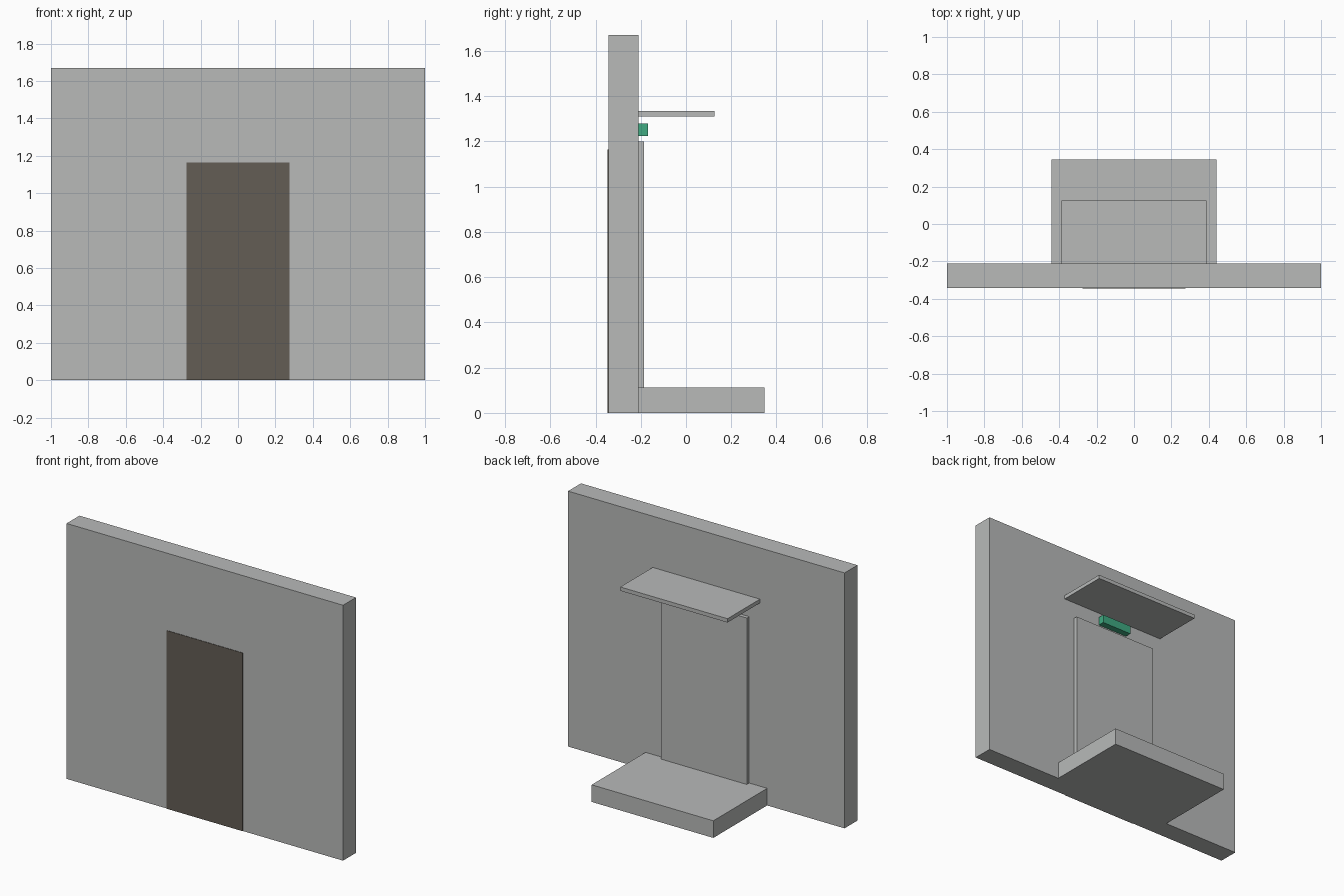
import bpy
import bmesh

if "Cube" in bpy.data.objects:
    bpy.data.objects.remove(bpy.data.objects["Cube"])


def material(name, rgb):
    m = bpy.data.materials.new(name)
    m.diffuse_color = (*rgb, 1.0)
    m.use_nodes = True
    m.node_tree.nodes["Principled BSDF"].inputs["Base Color"].default_value = m.diffuse_color
    return m


GREY = material("concrete grey", (0.48, 0.49, 0.485))
BROWN = material("dark brown", (0.125, 0.11, 0.09))
GREEN = material("lamp green", (0.05, 0.40, 0.22))


def box(name, half_x, y, z, mat):
    """Box centred on x = 0, spanning the given y and z ranges."""
    bm = bmesh.new()
    bmesh.ops.create_cube(bm, size=1.0)
    for v in bm.verts:
        v.co.x *= 2 * half_x
        v.co.y = y[0] if v.co.y < 0 else y[1]
        v.co.z = z[0] if v.co.z < 0 else z[1]
    mesh = bpy.data.meshes.new(name)
    bm.to_mesh(mesh)
    bm.free()
    mesh.materials.append(mat)
    obj = bpy.data.objects.new(name, mesh)
    bpy.context.collection.objects.link(obj)
    return obj


# Wall slab
box("wall", 1.0, (-0.343, -0.21), (0.0, 1.67), GREY)

# Inner doorway, a thin dark plate on the front of the wall
box("inner_doorway", 0.275, (-0.346, -0.342), (0.0, 1.165), BROWN)

# Door leaf on the back of the wall, standing on the step
box("outer_door", 0.31, (-0.21, -0.185), (0.11, 1.2), GREY)

# Entrance step, canopy and the small lamp beneath it
box("step", 0.44, (-0.21, 0.346), (0.0, 0.112), GREY)
box("canopy", 0.388, (-0.21, 0.125), (1.31, 1.335), GREY)
box("lamp", 0.11, (-0.21, -0.167), (1.225, 1.28), GREEN)
